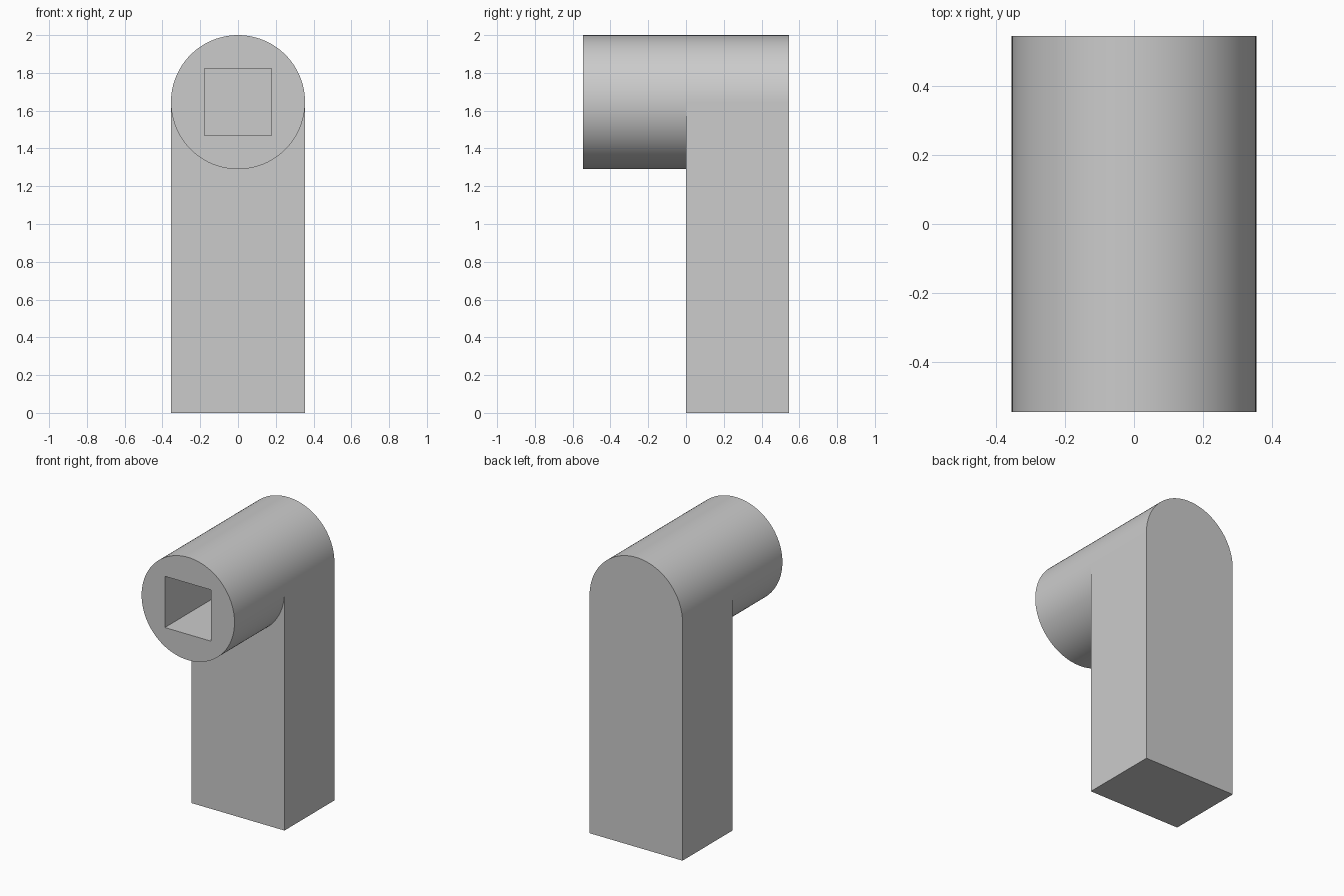
import bpy
import bmesh
from math import cos, sin, pi, radians

RADIUS = 0.355
HALF_DEPTH = 0.545
AXIS_Z = 2 - RADIUS
SOCKET = 0.177
SEGMENTS = 96

if "Cube" in bpy.data.objects:
    bpy.data.objects.remove(bpy.data.objects["Cube"], do_unlink=True)

grey = bpy.data.materials.new("plain grey")
grey.use_nodes = True
colour = (0.6, 0.6, 0.6, 1)
grey.diffuse_color = colour
grey.node_tree.nodes["Principled BSDF"].inputs["Base Color"].default_value = colour


def arc(start, end, steps):
    """Points (x, z) on the barrel outline."""
    return [(RADIUS * cos(start + (end - start) * i / steps),
             AXIS_Z + RADIUS * sin(start + (end - start) * i / steps))
            for i in range(steps + 1)]


def prism(name, profile, y0, y1):
    """Extrude an x-z profile along y."""
    bm = bmesh.new()
    face = bm.faces.new([bm.verts.new((x, y0, z)) for x, z in profile])
    grown = bmesh.ops.extrude_face_region(bm, geom=[face], use_keep_orig=True)
    moved = [g for g in grown["geom"] if isinstance(g, bmesh.types.BMVert)]
    bmesh.ops.translate(bm, verts=moved, vec=(0, y1 - y0, 0))
    bmesh.ops.recalc_face_normals(bm, faces=bm.faces)
    mesh = bpy.data.meshes.new(name)
    bm.to_mesh(mesh)
    bm.free()
    mesh.materials.append(grey)
    obj = bpy.data.objects.new(name, mesh)
    bpy.context.collection.objects.link(obj)
    return obj


def activate(obj):
    bpy.ops.object.select_all(action="DESELECT")
    obj.select_set(True)
    bpy.context.view_layer.objects.active = obj


# Upright arm with a rounded top
arm = prism("upright_arm", [(-RADIUS, 0), (RADIUS, 0)] + arc(0, pi, SEGMENTS // 2),
            0, HALF_DEPTH)

# Round barrel reaching forward from the top of the arm
barrel = prism("barrel", arc(0, 2 * pi, SEGMENTS)[:-1], -HALF_DEPTH, 0)

# Square socket running through the barrel, closed by the arm behind it
square = [(sx * SOCKET, AXIS_Z + sz * SOCKET)
          for sx, sz in ((-1, -1), (1, -1), (1, 1), (-1, 1))]
cutter = prism("socket_cutter", square, -HALF_DEPTH - 0.1, 0.1)
cutter.hide_render = True
cut = barrel.modifiers.new("socket", "BOOLEAN")
cut.operation = "DIFFERENCE"
cut.solver = "EXACT"
cut.object = cutter
activate(barrel)
bpy.ops.object.modifier_apply(modifier=cut.name)
bpy.data.objects.remove(cutter, do_unlink=True)

# Smooth curved sides, sharp rims
for part in (arm, barrel):
    activate(part)
    bpy.ops.object.shade_smooth_by_angle(angle=radians(30))
